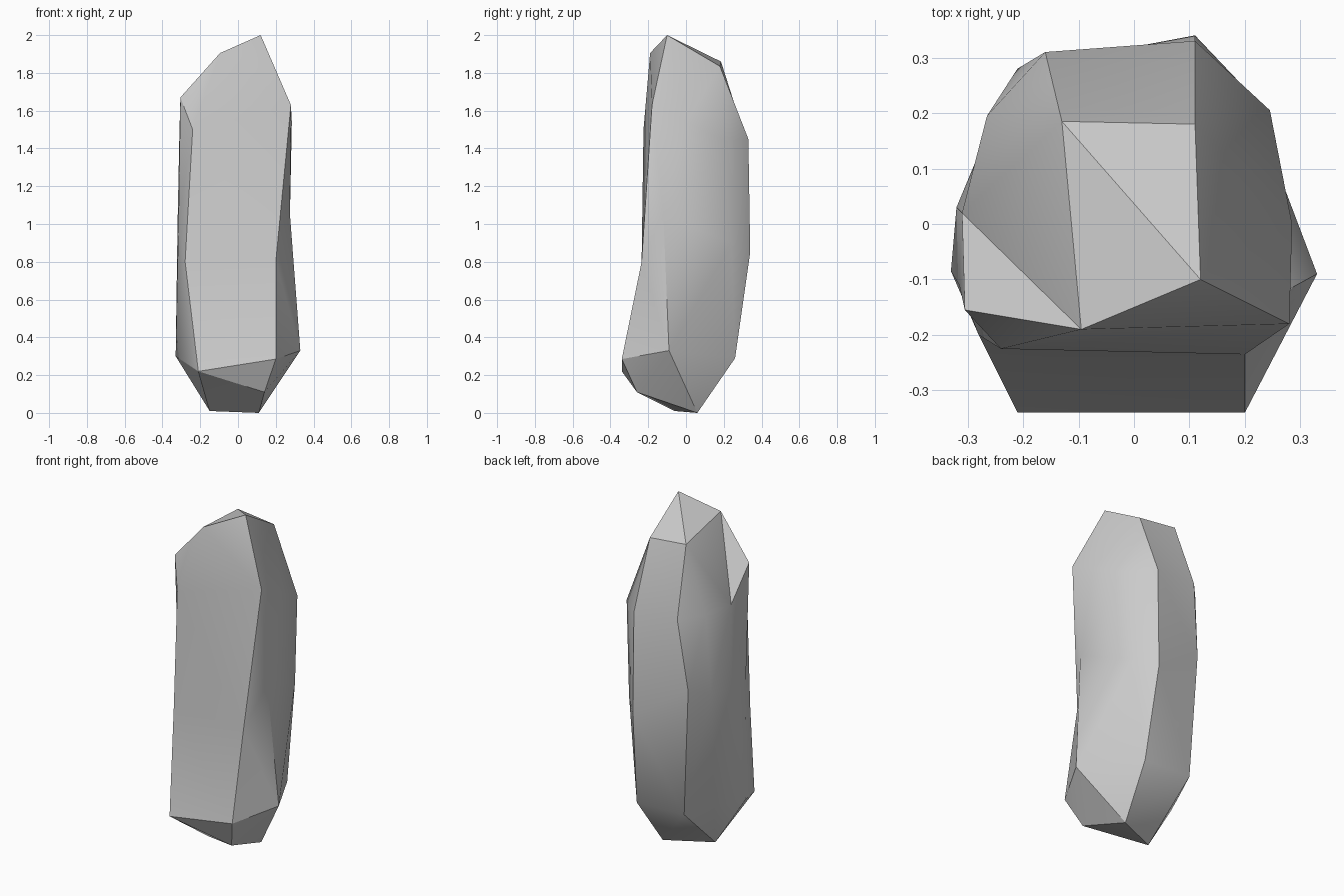
import bpy
import bmesh
import math
from mathutils import Vector

default_cube = bpy.data.objects.get("Cube")
if default_cube:
    bpy.data.objects.remove(default_cube, do_unlink=True)


def flat_material(name, colour):
    material = bpy.data.materials.new(name)
    material.use_nodes = True
    material.diffuse_color = colour
    shader = material.node_tree.nodes["Principled BSDF"]
    shader.inputs["Base Color"].default_value = colour
    return material


def bridge(bm, lower, upper):
    """Join two rings, skipping corners that share a point."""
    count = len(lower)
    for i in range(count):
        j = (i + 1) % count
        corners = []
        for vert in (lower[i], lower[j], upper[j], upper[i]):
            if vert not in corners:
                corners.append(vert)
        if len(corners) > 2:
            bm.faces.new(corners)


bm = bmesh.new()


def point(x, y, z):
    return bm.verts.new(Vector((x, y, z)))


# Base: three corners of the chipped underside
base_left = point(-.15, -.06, .01)
base_front = point(.14, -.26, .11)
base_back = point(.11, .06, 0)
base = [base_left, base_front] + [base_back] * 3 + [base_left] * 4

# Lower shoulder, counter-clockwise from the front left corner
low_back = point(.14, .26, .29)
low_left = point(-.33, -.085, .3)
low = [point(-.21, -.34, .22), point(.2, -.34, .285), point(.33, -.09, .33),
       low_back, low_back, point(-.17, .26, .3), point(-.25, .09, .3),
       low_left, low_left]

# Waist
waist = [point(-.28, -.2, .8), point(.2, -.235, .8), point(.275, -.12, 1.05),
         point(.205, .24, .9), point(.11, .34, .85), point(-.21, .28, 1.05),
         point(-.27, .15, 1), point(-.32, .03, 1), point(-.315, -.11, 1)]

# Upper shoulder
upper = [point(-.24, -.225, 1.5), point(.28, -.18, 1.63), point(.285, 0, 1.54),
         point(.245, .205, 1.44), point(.11, .33, 1.45), point(-.16, .31, 1.47),
         point(-.265, .195, 1.48), point(-.31, .02, 1.49), point(-.305, -.155, 1.67)]

# Crown: the peak and three lower corners
peak = point(.12, -.1, 2)
crown_front = point(-.095, -.19, 1.905)
crown_right = point(.11, .18, 1.835)
crown_left = point(-.13, .185, 1.86)
crown = [crown_front, peak, peak, crown_right, crown_right,
         crown_left, crown_left, crown_front, crown_front]

rings = [base, low, waist, upper, crown]
for lower_ring, upper_ring in zip(rings, rings[1:]):
    bridge(bm, lower_ring, upper_ring)
bm.faces.new((base_left, base_back, base_front))
bm.faces.new((peak, crown_right, crown_left))
bm.faces.new((peak, crown_left, crown_front))

bmesh.ops.triangulate(bm, faces=bm.faces[:], quad_method="BEAUTY")
bmesh.ops.recalc_face_normals(bm, faces=bm.faces[:])

# Stone object
mesh = bpy.data.meshes.new("standing_stone")
bm.to_mesh(mesh)
bm.free()
mesh.materials.append(flat_material("stone grey", (.6, .6, .6, 1)))
stone = bpy.data.objects.new("standing_stone", mesh)
bpy.context.collection.objects.link(stone)

bpy.ops.object.select_all(action="DESELECT")
stone.select_set(True)
bpy.context.view_layer.objects.active = stone
bpy.ops.object.shade_smooth_by_angle(angle=math.radians(30))
